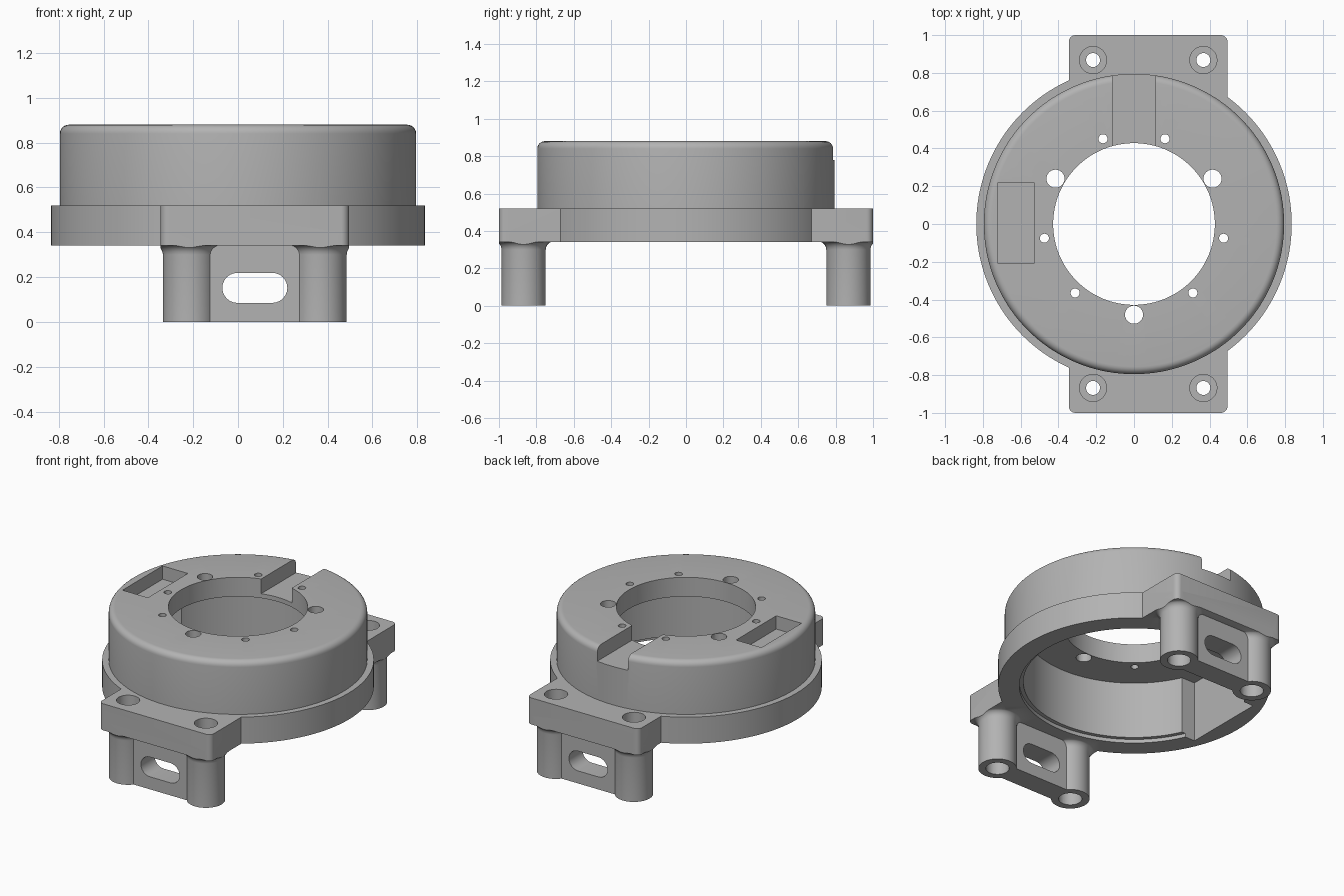
import bpy, bmesh, math
from mathutils import Matrix, Vector

if "Cube" in bpy.data.objects:
    bpy.data.objects.remove(bpy.data.objects["Cube"])

grey = bpy.data.materials.new("plain grey")
grey.use_nodes = True
colour = (0.45, 0.45, 0.45, 1)
grey.diffuse_color = colour
grey.node_tree.nodes["Principled BSDF"].inputs["Base Color"].default_value = colour


def finish(name, bm):
    bmesh.ops.recalc_face_normals(bm, faces=bm.faces)
    mesh = bpy.data.meshes.new(name)
    bm.to_mesh(mesh)
    bm.free()
    mesh.materials.append(grey)
    ob = bpy.data.objects.new(name, mesh)
    bpy.context.collection.objects.link(ob)
    return ob


def lathe(name, profile, x=0, y=0, steps=48):
    """Solid of revolution; the profile is (radius, z) and is closed to the axis."""
    bm = bmesh.new()
    pts = [(0, profile[0][1])] + profile + [(0, profile[-1][1])]
    verts = [bm.verts.new((r, 0, z)) for r, z in pts]
    edges = [bm.edges.new(pair) for pair in zip(verts, verts[1:])]
    bmesh.ops.spin(bm, geom=verts + edges, axis=(0, 0, 1), cent=(0, 0, 0),
                   angle=math.tau, steps=steps, use_merge=True)
    bmesh.ops.remove_doubles(bm, verts=bm.verts, dist=1e-5)
    bmesh.ops.translate(bm, verts=bm.verts, vec=(x, y, 0))
    return finish(name, bm)


def cylinder(name, x, y, r, z0, z1, steps=32):
    return lathe(name, [(r, z0), (r, z1)], x, y, steps)


def box(name, lo, hi, round_corners=0):
    bm = bmesh.new()
    lo, hi = Vector(lo), Vector(hi)
    bmesh.ops.create_cube(bm, size=1, matrix=Matrix.Translation((lo + hi) / 2)
                          @ Matrix.Diagonal((*(hi - lo), 1)))
    if round_corners:
        upright = [e for e in bm.edges
                   if abs(e.verts[0].co.z - e.verts[1].co.z) > 1e-4]
        bmesh.ops.bevel(bm, geom=upright, offset=round_corners, segments=6,
                        profile=0.5, affect='EDGES')
    return finish(name, bm)


def combine(target, tool, operation):
    mod = target.modifiers.new("combine", 'BOOLEAN')
    mod.operation, mod.solver, mod.object = operation, 'EXACT', tool
    bpy.context.view_layer.objects.active = target
    bpy.ops.object.modifier_apply(modifier=mod.name)
    bpy.data.objects.remove(tool)


EAR_LO, EAR_HI = (-0.345, -1), (0.495, 1)
LEG_X, LEG_Y, LEG_R = (-0.217, 0.367), 0.868, 0.118
MID_X = sum(LEG_X) / 2

# Round drum on a wider flange, with a rounded top edge
arc = [(0.755 + 0.04 * math.cos(a), 0.84 + 0.04 * math.sin(a))
       for a in (math.pi / 2 * i / 6 for i in range(7))]
body = lathe("housing", [(0.835, 0.34), (0.835, 0.52), (0.795, 0.52)] + arc, steps=144)

# Mounting ears on front and back
combine(body, box("ears", (*EAR_LO, 0.34), (*EAR_HI, 0.52), 0.035), 'UNION')

# Legs flaring into the ears, joined in pairs by a slotted web
flare = [(LEG_R + 0.045 * (1 - math.cos(a)), 0.3 + 0.045 * math.sin(a))
         for a in (math.pi / 2 * i / 5 for i in range(6))]
for side in (-1, 1):
    y = side * LEG_Y
    for x in LEG_X:
        leg = lathe("leg", [(LEG_R, 0)] + flare + [(flare[-1][0], 0.4)], x, y)
        combine(leg, box("trim", (*EAR_LO, -0.1), (*EAR_HI, 0.5), 0.035), 'INTERSECT')
        combine(body, leg, 'UNION')
    web = box("web", (LEG_X[0], y - 0.073, 0), (LEG_X[1], y + 0.073, 0.4))
    combine(body, web, 'UNION')

    # Long slot with round ends
    bm = bmesh.new()
    ring = []
    for i in range(26):
        end = 1 if i < 13 else -1
        a = -math.pi / 2 + math.pi * (i if i < 13 else i - 1) / 12
        ring.append(bm.verts.new((MID_X + end * 0.078 + 0.067 * math.cos(a), y - 0.2,
                                  0.152 + 0.067 * math.sin(a))))
    face = bm.faces.new(ring)
    wall = bmesh.ops.extrude_face_region(bm, geom=[face])
    bmesh.ops.translate(bm, vec=(0, 0.4, 0),
                        verts=[v for v in wall["geom"] if isinstance(v, bmesh.types.BMVert)])
    combine(body, finish("slot", bm), 'DIFFERENCE')

    # Screw holes, widened at both ends
    for x in LEG_X:
        bore = [(0.072, -0.1), (0.072, 0.12), (0.037, 0.12),
                (0.037, 0.44), (0.072, 0.44), (0.072, 0.6)]
        combine(body, lathe("bore", bore, x, y, 32), 'DIFFERENCE')

# Cavity with a stepped lip, and the large opening in the top
cavity = [(0.705, 0.2), (0.705, 0.365), (0.68, 0.365), (0.68, 0.75),
          (0.428, 0.75), (0.428, 1)]
combine(body, lathe("cavity", cavity, steps=128), 'DIFFERENCE')

# Inner wall recess, top pocket and top notch
for name, lo, hi in (("recess", (-0.72, -0.28, 0.3), (-0.5, 0.28, 0.75)),
                     ("pocket", (-0.72, -0.21, 0.79), (-0.53, 0.22, 1)),
                     ("notch", (-0.115, 0.3, 0.78), (0.115, 0.9, 1))):
    combine(body, box(name, lo, hi), 'DIFFERENCE')

# Three large and six small holes around the opening
for angle in (30, 150, 270):
    a = math.radians(angle)
    combine(body, cylinder("hole", 0.48 * math.cos(a), 0.48 * math.sin(a),
                           0.048, 0.7, 1, 24), 'DIFFERENCE')
for angle in (70, -9, -49.5):
    a = math.radians(angle)
    for side in (-1, 1):
        combine(body, cylinder("hole", side * 0.48 * math.cos(a), 0.48 * math.sin(a),
                               0.024, 0.7, 1, 20), 'DIFFERENCE')

# Smooth the curved walls, keep the edges crisp
bpy.ops.object.select_all(action='DESELECT')
body.select_set(True)
bpy.context.view_layer.objects.active = body
bpy.ops.object.shade_smooth_by_angle(angle=math.radians(30))
